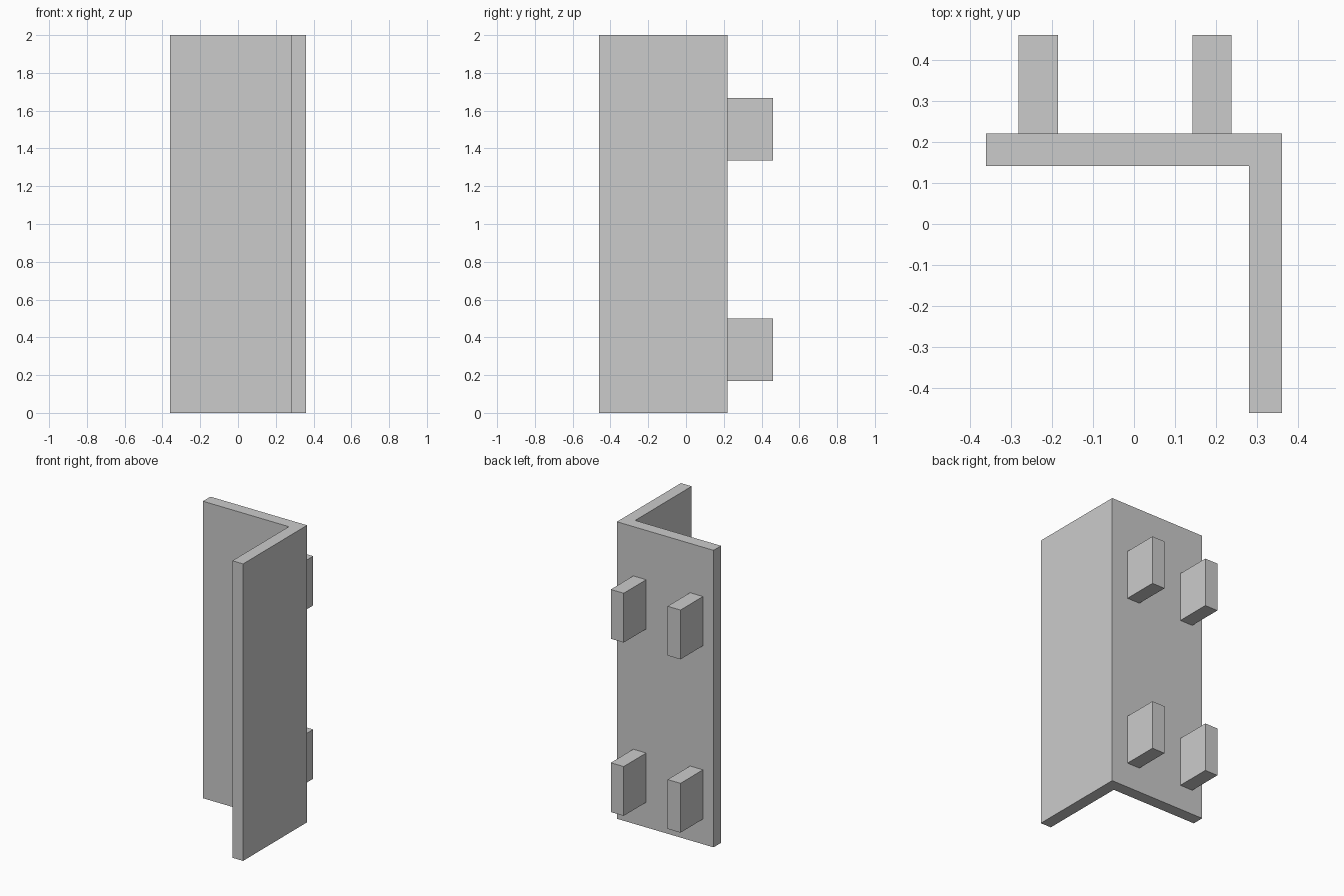
import bpy
import bmesh

if "Cube" in bpy.data.objects:
    bpy.data.objects.remove(bpy.data.objects["Cube"])

HEIGHT = 2.0
BACK_Y = 0.221   # rear face of the angle bar


def extrude_profile(name, points, z0, z1):
    """Extrude a counter-clockwise XY outline from z0 to z1."""
    bm = bmesh.new()
    face = bm.faces.new([bm.verts.new((x, y, z0)) for x, y in points])
    ext = bmesh.ops.extrude_face_region(bm, geom=[face], use_keep_orig=True)
    verts = [v for v in ext["geom"] if isinstance(v, bmesh.types.BMVert)]
    bmesh.ops.translate(bm, verts=verts, vec=(0, 0, z1 - z0))
    bmesh.ops.recalc_face_normals(bm, faces=bm.faces)
    mesh = bpy.data.meshes.new(name)
    bm.to_mesh(mesh)
    bm.free()
    obj = bpy.data.objects.new(name, mesh)
    bpy.context.collection.objects.link(obj)
    return obj


# L-shaped angle bar
extrude_profile("angle_bar", [
    (-0.36, 0.141), (0.28, 0.141), (0.28, -0.46),
    (0.36, -0.46), (0.36, BACK_Y), (-0.36, BACK_Y),
], 0.0, HEIGHT)

# Four mounting lugs on the rear face
for row, z in (("lower", 0.335), ("upper", 1.502)):
    for side, x in (("left", -0.233), ("right", 0.19)):
        w, h = 0.048, 0.166
        extrude_profile(f"{row}_{side}_lug", [
            (x - w, BACK_Y), (x + w, BACK_Y), (x + w, 0.46), (x - w, 0.46),
        ], z - h, z + h)
